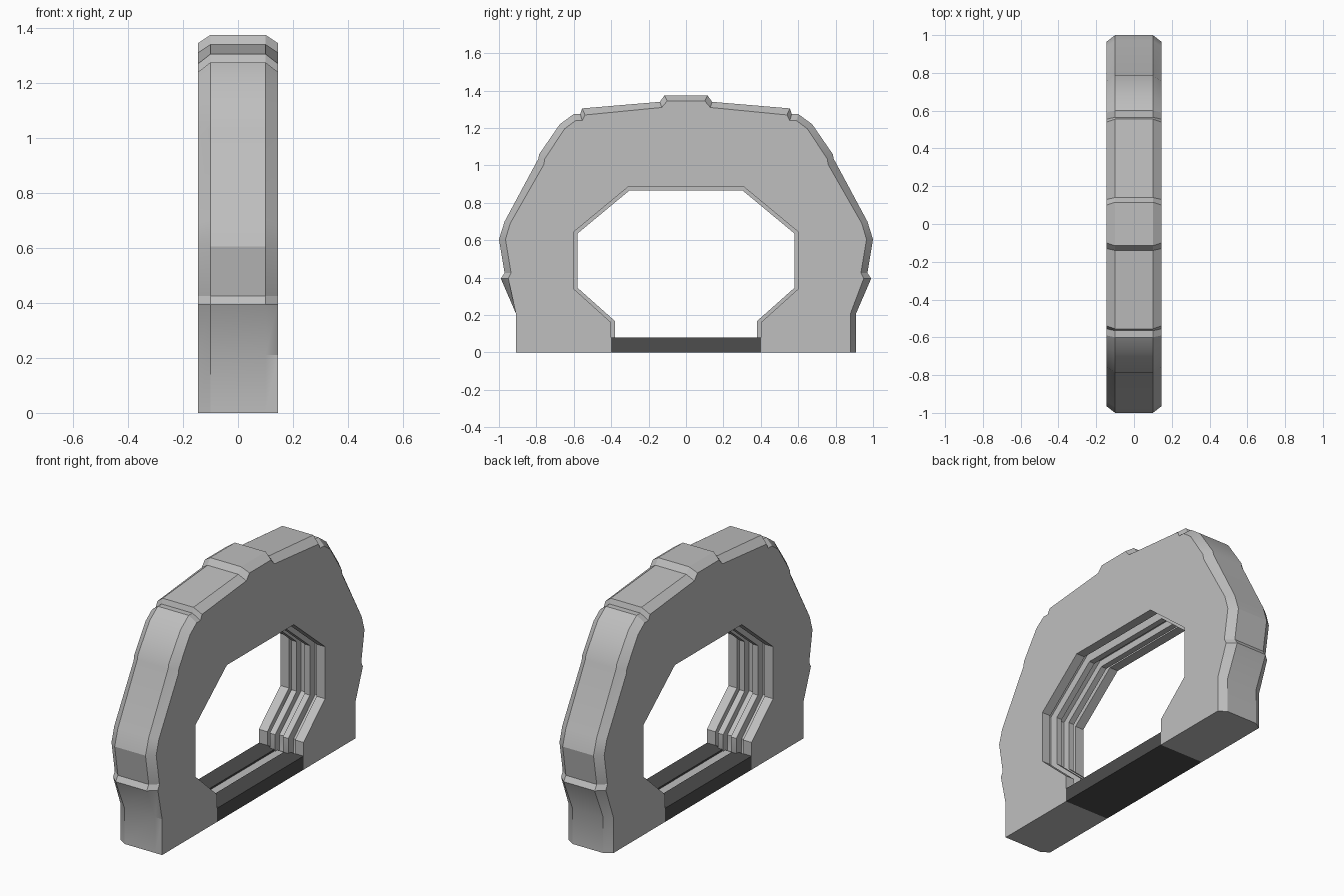
import bpy, bmesh, math

if "Cube" in bpy.data.objects:
    bpy.data.objects.remove(bpy.data.objects["Cube"])


def material(name, value):
    m = bpy.data.materials.new(name)
    m.diffuse_color = (value, value, value, 1)
    m.use_nodes = True
    m.node_tree.nodes["Principled BSDF"].inputs["Base Color"].default_value = m.diffuse_color
    return m


GREY = material("concrete grey", 0.52)
DARK = material("dark grey", 0.075)

# Half silhouette (y, z) and its smaller version on the chamfered side faces
OUTER = [(.91, 0), (.91, .21), (.99, .395), (.97, .425), (1.0, .605), (.97, .70),
         (.79, 1.035), (.785, 1.06), (.675, 1.22), (.60, 1.275), (.565, 1.275),
         (.555, 1.305), (.14, 1.34), (.115, 1.375)]
INSET = [(.88, 0), (.88, .21), (.95, .395), (.935, .425), (.965, .605), (.94, .69),
         (.76, 1.005), (.755, 1.035), (.65, 1.195), (.59, 1.24), (.555, 1.24),
         (.54, 1.27), (.13, 1.31), (.10, 1.345)]

# Half opening (y, z) with the direction each point moves when it is inset
OPENING = [(.40, 0), (.40, .07), (.40, .16), (.60, .34), (.60, .645), (.31, .885)]
MOVE = [(0, 0), (-1, 0), (-1, .4), (-1, .3), (-1, -.45), (-.3, -1)]

# Inner lining across the depth: (x, amount of inset), lips, grooves and ribs
HALF_LINING = [(.145, 0), (.09, 0), (.09, -.03), (.06, -.03), (.06, .02),
               (.025, .02), (.025, -.02)]
LINING = HALF_LINING + [(-x, d) for x, d in reversed(HALF_LINING)]


def full(path):
    """Mirror a half path into one running from the back foot to the front foot."""
    return list(path) + [(-y, z) for y, z in reversed(path)]


def loft(bm, rows):
    for a, b in zip(rows, rows[1:]):
        for i in range(len(a) - 1):
            bm.faces.new((a[i], a[i + 1], b[i + 1], b[i]))


def make_object(name, bm, mats):
    bmesh.ops.recalc_face_normals(bm, faces=bm.faces[:])
    mesh = bpy.data.meshes.new(name)
    bm.to_mesh(mesh)
    bm.free()
    for m in mats:
        mesh.materials.append(m)
    ob = bpy.data.objects.new(name, mesh)
    bpy.context.collection.objects.link(ob)
    return ob


# Arch body: chamfered outside and ribbed lining
bm = bmesh.new()
near = full(INSET)
near[-2:] = [(-.91, .21), (-.91, 0)]      # this foot corner is left square
sections = [(.145, near), (.10, full(OUTER)), (-.10, full(OUTER)), (-.145, full(INSET))]
outside = [[bm.verts.new((x, y, z)) for y, z in path] for x, path in sections]
lining = []
for x, d in LINING:
    path = full([(y + d * my, z + d * mz) for (y, z), (my, mz) in zip(OPENING, MOVE)])
    lining.append([bm.verts.new((x, y, z)) for y, z in path])
loft(bm, outside)
loft(bm, lining)
for k in (0, -1):                         # flat side faces
    bm.faces.new(outside[k] + lining[k][::-1])
bmesh.ops.remove_doubles(bm, verts=bm.verts[:], dist=1e-5)
bmesh.ops.holes_fill(bm, edges=[e for e in bm.edges if e.is_boundary], sides=0)
arch = make_object("arch_body", bm, [GREY])
bpy.context.view_layer.objects.active = arch
arch.select_set(True)
bpy.ops.object.shade_smooth_by_angle(angle=math.radians(25))

# Threshold between the feet, with a shallow grey channel along it
profile = [(-.145, 0), (-.145, .08), (-.03, .08), (-.03, .07),
           (.03, .07), (.03, .08), (.145, .08), (.145, 0)]
bm = bmesh.new()
ends = [[bm.verts.new((x, y, z)) for x, z in profile] for y in (-.40, .40)]
loft(bm, [e + e[:1] for e in ends])
for e in ends:
    bm.faces.new(e)
for f in bm.faces:
    c = f.calc_center_median()
    if abs(c.x) < .01 and abs(c.z - .07) < .001 and abs(c.y) < .1:
        f.material_index = 1
make_object("threshold", bm, [DARK, GREY])
